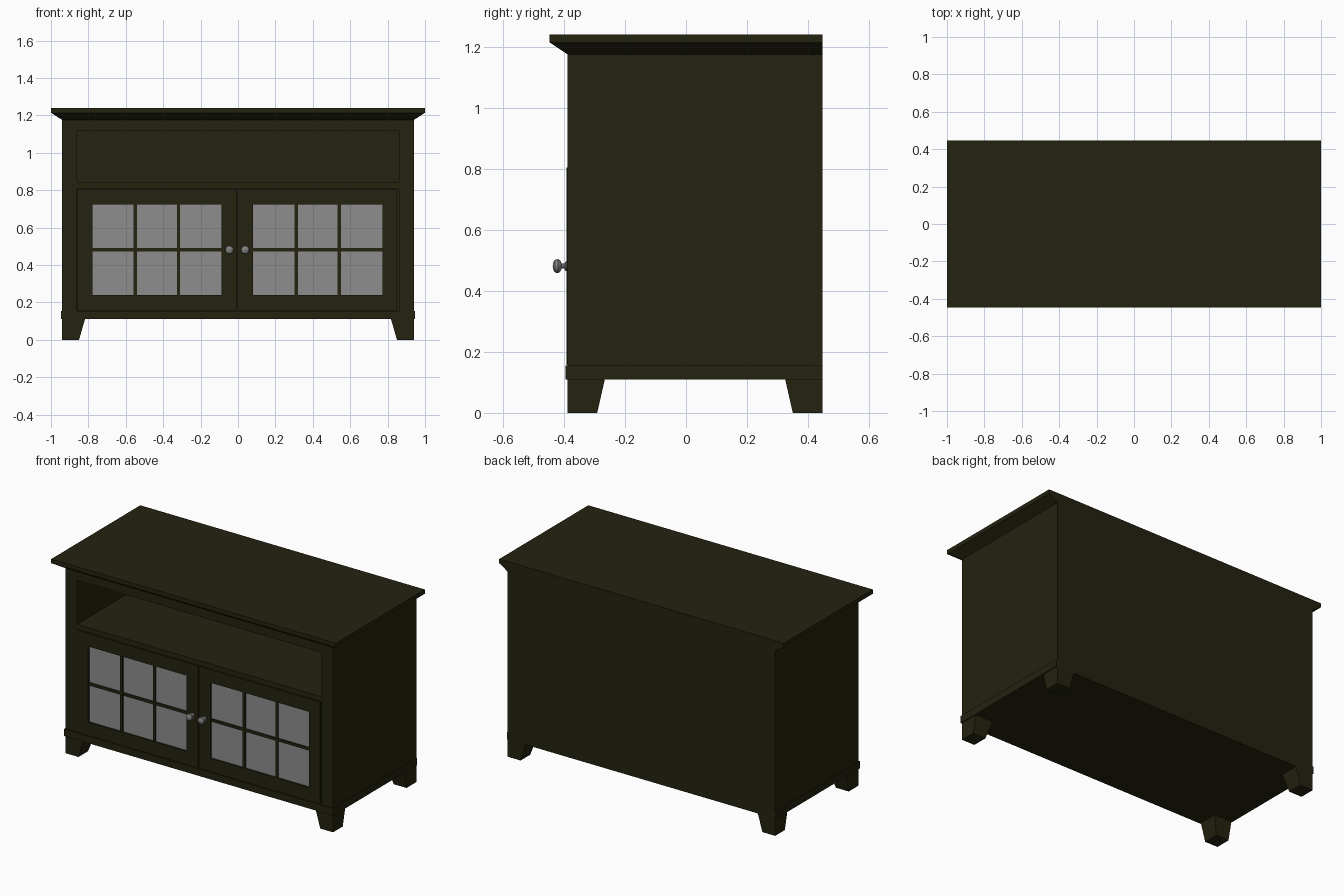
import bpy, bmesh, math

if "Cube" in bpy.data.objects:
    bpy.data.objects.remove(bpy.data.objects["Cube"])

def material(name, rgb):
    m = bpy.data.materials.new(name)
    m.diffuse_color = (*rgb, 1)
    m.use_nodes = True
    m.node_tree.nodes["Principled BSDF"].inputs["Base Color"].default_value = m.diffuse_color
    return m

WOOD = material("dark olive wood", (0.018, 0.016, 0.005))
GLASS = material("grey glass", (0.27, 0.27, 0.27))
METAL = material("grey metal", (0.22, 0.22, 0.22))

def finish(name, bm, mat):
    bmesh.ops.recalc_face_normals(bm, faces=bm.faces)
    me = bpy.data.meshes.new(name)
    bm.to_mesh(me)
    bm.free()
    me.materials.append(mat)
    ob = bpy.data.objects.new(name, me)
    bpy.context.collection.objects.link(ob)
    return ob

def add_frustum(bm, low, high, z0, z1):
    """Solid between two rectangles (x0, x1, y0, y1) at heights z0 and z1."""
    rings = []
    for (x0, x1, y0, y1), z in ((low, z0), (high, z1)):
        rings.append([bm.verts.new((x, y, z)) for x, y in
                      ((x0, y0), (x1, y0), (x1, y1), (x0, y1))])
    a, b = rings
    bm.faces.new(a[::-1])
    bm.faces.new(b)
    for i in range(4):
        j = (i + 1) % 4
        bm.faces.new((a[i], a[j], b[j], b[i]))

def boxes(name, mat, *specs):
    """One object made of boxes given as (x0, x1, y0, y1, z0, z1)."""
    bm = bmesh.new()
    for x0, x1, y0, y1, z0, z1 in specs:
        add_frustum(bm, (x0, x1, y0, y1), (x0, x1, y0, y1), z0, z1)
    return finish(name, bm, mat)

W, F, B = 0.94, -0.388, 0.447      # body half width, front, back

# Top board with sloping moulding below
boxes("top_board", WOOD, (-1, 1, -0.447, B, 1.213, 1.24))
bm = bmesh.new()
add_frustum(bm, (-W, W, F, B), (-0.998, 0.998, -0.445, B), 1.175, 1.213)
finish("top_moulding", bm, WOOD)

# Carcass
for s, side in ((-1, "left"), (1, "right")):
    x0, x1 = sorted((s * 0.86, s * W))
    boxes(side + "_side_panel", WOOD, (x0, x1, F, B, 0.11, 1.175))
boxes("back_panel", WOOD, (-0.86, 0.86, 0.427, B, 0.11, 1.175))
boxes("bottom_panel", WOOD, (-0.86, 0.86, F, 0.427, 0.11, 0.155))
boxes("open_shelf", WOOD, (-0.86, 0.86, F, 0.427, 0.808, 0.84))
boxes("upper_rail", WOOD, (-0.86, 0.86, F, 0.427, 1.12, 1.175))

# Base band around front and sides
boxes("base_band", WOOD, (-0.946, 0.946, -0.395, F, 0.11, 0.155),
      (-0.946, -W, F, B, 0.11, 0.155), (W, 0.946, F, B, 0.11, 0.155))

# Tapered feet, straight on the outer faces
for sx, side in ((-1, "left"), (1, "right")):
    for end, y, sy in (("front", F, 1), ("back", B, -1)):
        def rect(dx, dy):
            return (*sorted((sx * W, sx * (W - dx))), *sorted((y, y + sy * dy)))
        bm = bmesh.new()
        add_frustum(bm, rect(0.09, 0.097), rect(0.122, 0.122), 0, 0.11)
        finish(f"{end}_{side}_foot", bm, WOOD)

# Glazed doors with knobs
def door(side, x0, x1, knob_x):
    f, b, z0, z1 = -0.391, -0.36, 0.157, 0.804
    gx0, gx1, gz0, gz1 = x0 + 0.078, x1 - 0.082, 0.24, 0.722
    if side == "right":
        gx0, gx1 = x0 + 0.082, x1 - 0.078
    boxes(side + "_door_frame", WOOD,
          (x0, gx0, f, b, z0, z1), (gx1, x1, f, b, z0, z1),
          (gx0, gx1, f, b, z0, gz0), (gx0, gx1, f, b, gz1, z1))
    step = (gx1 - gx0) / 3
    bars = [(gx0 + step * i - 0.009, gx0 + step * i + 0.009, f + 0.004, b, gz0, gz1)
            for i in (1, 2)]
    bars.append((gx0, gx1, f + 0.005, b, 0.473, 0.491))
    boxes(side + "_glazing_bars", WOOD, *bars)
    boxes(side + "_glass", GLASS, (gx0, gx1, -0.379, -0.373, gz0, gz1))
    # Turned knob: (radius, distance out from the door)
    profile = [(0.016, 0), (0.015, 0.004), (0.008, 0.008), (0.008, 0.016), (0.018, 0.021),
               (0.023, 0.028), (0.021, 0.038), (0.012, 0.044), (0.0, 0.046)]
    bm = bmesh.new()
    vs = [bm.verts.new((knob_x + r, f - d, 0.481)) for r, d in profile]
    edges = [bm.edges.new(p) for p in zip(vs, vs[1:])]
    bmesh.ops.spin(bm, geom=vs + edges, cent=(knob_x, f, 0.481), axis=(0, 1, 0),
                   angle=math.tau, steps=12)
    bmesh.ops.remove_doubles(bm, verts=bm.verts, dist=0.0005)
    ob = finish(side + "_knob", bm, METAL)
    bpy.ops.object.select_all(action='DESELECT')
    ob.select_set(True)
    bpy.context.view_layer.objects.active = ob
    bpy.ops.object.shade_smooth_by_angle(angle=math.radians(40))

door("left", -0.857, -0.006, -0.046)
door("right", -0.002, 0.851, 0.038)
